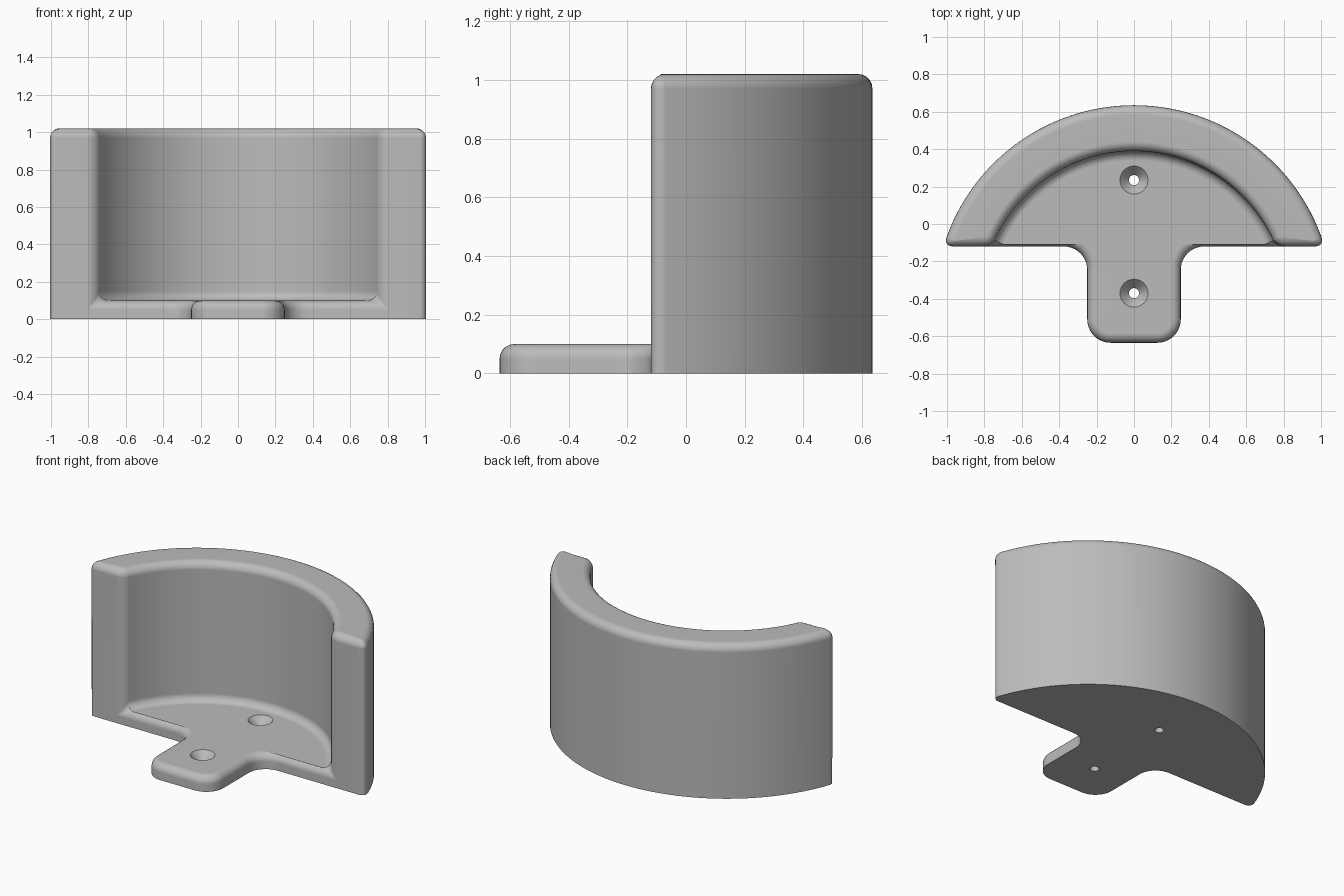
import bpy, bmesh
from math import sin, cos, pi, asin, sqrt

cube = bpy.data.objects.get("Cube")
if cube:
    bpy.data.objects.remove(cube, do_unlink=True)

CY, R_OUT, R_IN = -0.43, 1.065, 0.82      # shared arc centre and wall radii
FRONT, FLOOR, TOP = -0.12, 0.10, 1.02
TAB_X, TAB_Y, CORNER = 0.25, -0.635, 0.125
ROUND = 0.05

grey = bpy.data.materials.new("grey")
grey.use_nodes = True
colour = (0.5, 0.5, 0.5, 1)
grey.diffuse_color = colour
grey.node_tree.nodes["Principled BSDF"].inputs["Base Color"].default_value = colour


def arc(cx, cy, r, a0, a1, n):
    return [(cx + r * cos(a0 + (a1 - a0) * i / n), cy + r * sin(a0 + (a1 - a0) * i / n))
            for i in range(n + 1)]


def wall_arc(r):
    a = asin((FRONT - CY) / r)
    return arc(0, CY, r, a, pi - a, 56)


# Outlines: curved wall and the rounded mounting tab, left to right
outer, inner = wall_arc(R_OUT), wall_arc(R_IN)
tab_right = (arc(TAB_X - CORNER, TAB_Y + CORNER, CORNER, -pi / 2, 0, 10)
             + arc(TAB_X + CORNER, FRONT - CORNER, CORNER, pi, pi / 2, 10))
tab = [(-x, y) for x, y in reversed(tab_right)] + tab_right

bm = bmesh.new()


def ring(points, z):
    return [bm.verts.new((x, y, z)) for x, y in points]


def strip(a, b):
    for i in range(len(a) - 1):
        bm.faces.new((a[i], a[i + 1], b[i + 1], b[i]))


out_low, out_top = ring(outer, 0), ring(outer, TOP)
in_low, in_top = ring(inner, FLOOR), ring(inner, TOP)
tab_low, tab_top = ring(tab, 0), ring(tab, FLOOR)

# Bottom, floor, rim, wall sides, tab side and the two stepped front faces
bm.faces.new(out_low + tab_low)
bm.faces.new(in_low + tab_top)
strip(out_low, out_top)
strip(in_low, in_top)
strip(out_top, in_top)
strip(tab_low, tab_top)
for end, t in ((0, -1), (-1, 0)):
    bm.faces.new((tab_low[t], out_low[end], out_top[end],
                  in_top[end], in_low[end], tab_top[t]))
bmesh.ops.recalc_face_normals(bm, faces=bm.faces)

# Round every hard edge except those around the bottom
hard = [e for e in bm.edges if e.calc_face_angle(0) > 0.4
        and max(v.co.z for v in e.verts) > 0.01]
bmesh.ops.bevel(bm, geom=hard, offset=ROUND, offset_type='OFFSET', segments=5,
                profile=0.5, affect='EDGES', clamp_overlap=False)
bmesh.ops.recalc_face_normals(bm, faces=bm.faces)

mesh = bpy.data.meshes.new("curved_bracket")
bm.to_mesh(mesh)
bm.free()
bracket = bpy.data.objects.new("curved_bracket", mesh)
bpy.context.collection.objects.link(bracket)
mesh.materials.append(grey)


# Countersunk screw holes
def screw_hole(name, y):
    profile = [(0.027, -0.1), (0.027, 0.045), (0.075, FLOOR), (0.075, 0.2)]
    b = bmesh.new()
    rings = [[b.verts.new((x, yy, z)) for x, yy in arc(0, y, r, 0, 2 * pi, 32)[:-1]]
             for r, z in profile]
    for lo, hi in zip(rings, rings[1:]):
        for i in range(32):
            j = (i + 1) % 32
            b.faces.new((lo[i], lo[j], hi[j], hi[i]))
    b.faces.new(rings[0][::-1])
    b.faces.new(rings[-1])
    m = bpy.data.meshes.new(name)
    b.to_mesh(m)
    b.free()
    m.materials.append(grey)
    cutter = bpy.data.objects.new(name, m)
    bpy.context.collection.objects.link(cutter)
    cutter.hide_render = True
    return cutter


bpy.context.view_layer.objects.active = bracket
bracket.select_set(True)
for name, y in (("back_screw_hole", 0.235), ("front_screw_hole", -0.37)):
    cutter = screw_hole(name, y)
    mod = bracket.modifiers.new(name, 'BOOLEAN')
    mod.operation, mod.solver, mod.object = 'DIFFERENCE', 'EXACT', cutter
    bpy.ops.object.modifier_apply(modifier=name)
    bpy.data.objects.remove(cutter, do_unlink=True)

bpy.ops.object.shade_smooth_by_angle(angle=0.6)
weighted = bracket.modifiers.new("even_shading", 'WEIGHTED_NORMAL')
weighted.keep_sharp = True
